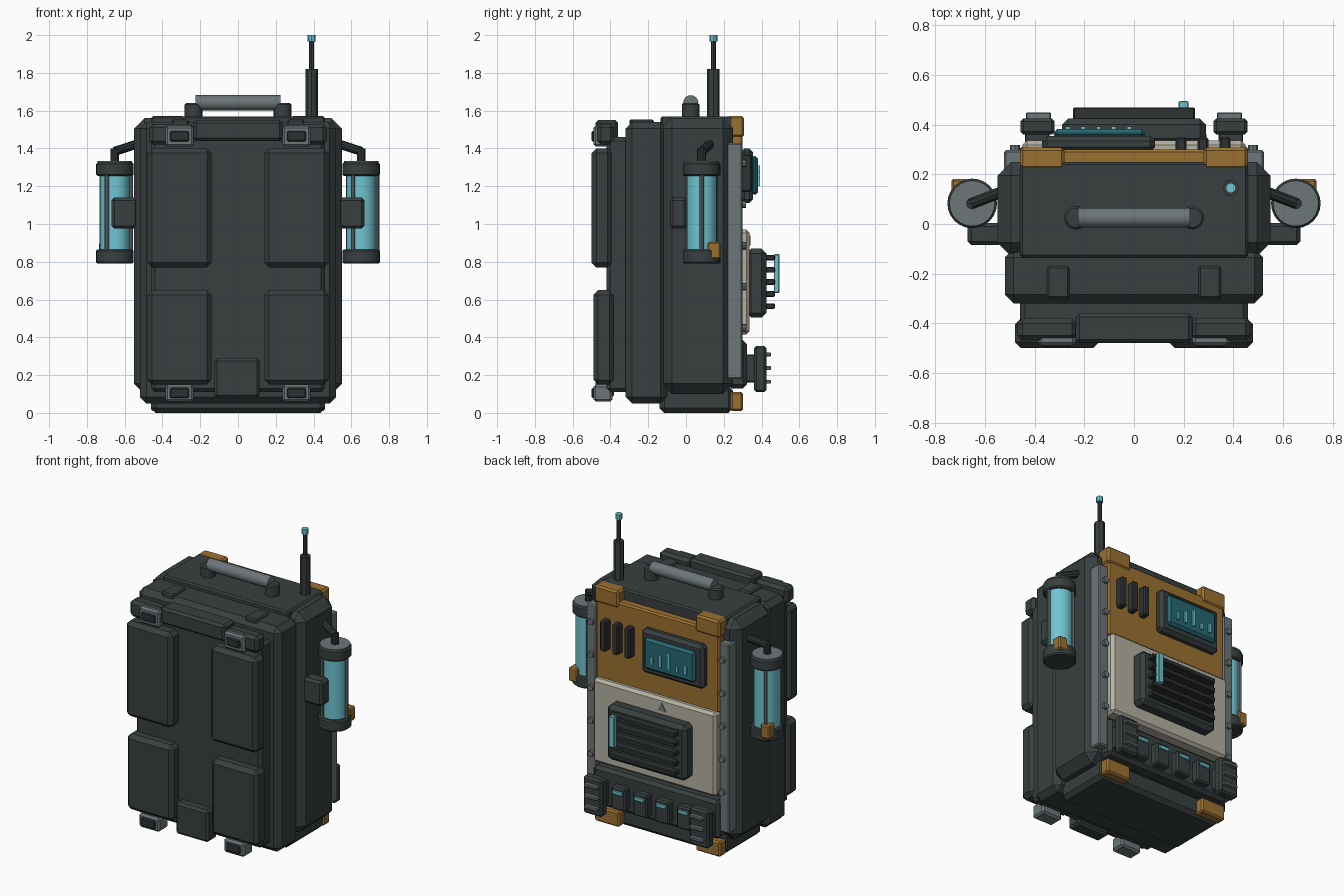
import bpy, bmesh, math
from mathutils import Vector, Matrix

if "Cube" in bpy.data.objects:
    bpy.data.objects.remove(bpy.data.objects["Cube"], do_unlink=True)


def material(name, r, g, b):
    m = bpy.data.materials.new(name)
    m.use_nodes = True
    m.diffuse_color = (r, g, b, 1)
    m.node_tree.nodes["Principled BSDF"].inputs["Base Color"].default_value = (r, g, b, 1)
    return m


CHARCOAL = material("charcoal", 0.04, 0.05, 0.05)
BLACK = material("soft black", 0.027, 0.032, 0.033)
GREY = material("steel grey", 0.15, 0.18, 0.19)
ORANGE = material("burnt orange", 0.33, 0.165, 0.03)
CREAM = material("cream", 0.46, 0.44, 0.36)
TEAL = material("screen teal", 0.02, 0.14, 0.17)
CYAN = material("glowing cyan", 0.16, 0.56, 0.64)


def finish(name, bm, mat):
    me = bpy.data.meshes.new(name)
    bmesh.ops.recalc_face_normals(bm, faces=bm.faces)
    bm.to_mesh(me)
    bm.free()
    me.materials.append(mat)
    ob = bpy.data.objects.new(name, me)
    bpy.context.collection.objects.link(ob)
    return ob


def box(name, x, y, z, mat, bevel=0.0):
    """Chamfered box from (low, high) ranges."""
    bm = bmesh.new()
    bmesh.ops.create_cube(bm, size=1)
    for v in bm.verts:
        v.co = Vector([(r[0] + r[1]) / 2 + c * (r[1] - r[0]) for r, c in zip((x, y, z), v.co)])
    if bevel:
        bmesh.ops.bevel(bm, geom=bm.edges[:], offset=bevel, segments=1, affect='EDGES')
    return finish(name, bm, mat)


def pair(name, x, y, z, mat, bevel=0.0):
    """The same box on both sides."""
    box("left_" + name, x, y, z, mat, bevel)
    box("right_" + name, (-x[1], -x[0]), y, z, mat, bevel)


def rod(name, a, b, radius, mat, sides=16, bevel=0.0):
    """Cylinder between two points."""
    a, b = Vector(a), Vector(b)
    bm = bmesh.new()
    bmesh.ops.create_cone(bm, cap_ends=True, segments=sides, radius1=radius, radius2=radius,
                          depth=(b - a).length)
    if bevel:
        rims = [e for e in bm.edges if abs(e.verts[0].co.z - e.verts[1].co.z) < 1e-5]
        bmesh.ops.bevel(bm, geom=rims, offset=bevel, segments=1, affect='EDGES')
    turn = (b - a).to_track_quat('Z', 'Y').to_matrix().to_4x4()
    bm.transform(Matrix.Translation((a + b) / 2) @ turn)
    ob = finish(name, bm, mat)
    if sides >= 12:
        bpy.ops.object.select_all(action='DESELECT')
        ob.select_set(True)
        bpy.context.view_layer.objects.active = ob
        bpy.ops.object.shade_smooth_by_angle(angle=math.radians(35))
    return ob


# Main shell
box("core", (-.55, .55), (-.13, .25), (.1, 1.56), CHARCOAL, .055)
box("top_cap", (-.46, .46), (-.135, .25), (1.42, 1.57), CHARCOAL, .01)
box("base", (-.46, .46), (-.14, .25), (0, .14), CHARCOAL, .025)
box("front_shell", (-.52, .52), (-.32, -.1), (.05, 1.54), CHARCOAL, .035)
box("front_plate", (-.46, .46), (-.42, -.3), (.11, 1.46), CHARCOAL, .02)

# Front pads, buckles and straps
pair("upper_pad", (.14, .48), (-.5, -.39), (.77, 1.4), CHARCOAL, .025)
pair("lower_pad", (.14, .48), (-.49, -.38), (.15, .65), CHARCOAL, .025)
box("top_roll", (-.235, .235), (-.48, -.36), (1.44, 1.55), CHARCOAL, .015)
pair("roll_end", (.23, .47), (-.47, -.38), (1.42, 1.53), CHARCOAL, .02)
box("lower_center_pad", (-.125, .115), (-.48, -.38), (.08, .29), CHARCOAL, .015)
for end, low, high in (("upper", 1.41, 1.52), ("lower", .06, .15)):
    mid = (low + high) / 2
    pair(end + "_buckle", (.235, .385), (-.49, -.39), (low, high), GREY, .012)
    pair(end + "_buckle_slot", (.26, .36), (-.5, -.48), (mid - .027, mid + .027), BLACK, .006)
pair("top_strap", (.26, .35), (-.3, -.17), (1.5, 1.553), CHARCOAL, .008)

# Carry handle
for side, s in (("left", 1), ("right", -1)):
    rod(side + "_handle_post", (s * .235, .025, 1.55), (s * .235, .025, 1.64), .047, CHARCOAL, 16, .008)
rod("handle_grip", (-.225, .025, 1.642), (.225, .025, 1.642), .04, GREY)

# Antenna
rod("antenna_base", (.39, .145, 1.55), (.39, .145, 1.82), .033, CHARCOAL, 8)
rod("antenna_mast", (.39, .145, 1.8), (.39, .145, 1.98), .013, CHARCOAL, 8)
rod("antenna_tip", (.39, .145, 1.965), (.39, .145, 2), .021, CYAN, 8)

# Side canisters
for side, s in (("left", 1), ("right", -1)):
    cx, cy = s * .652, .083
    rod(side + "_canister_glass", (cx, cy, .83), (cx, cy, 1.29), .08, CYAN, 24)
    rod(side + "_canister_bottom", (cx, cy, .79), (cx, cy, .865), .1, CHARCOAL, 24, .008)
    rod(side + "_canister_top", (cx, cy, 1.255), (cx, cy, 1.325), .1, CHARCOAL, 24, .008)
    rod(side + "_canister_lid", (cx, cy, 1.32), (cx, cy, 1.333), .092, GREY, 24)
    for i in range(3):
        a = i * math.tau / 3
        px, py = cx + .085 * math.cos(a), cy + .085 * math.sin(a)
        rod(f"{side}_canister_rod_{i}", (px, py, .85), (px, py, 1.27), .011, GREY, 8)
    rod(side + "_pipe_stub", (cx, cy, 1.32), (cx, cy, 1.4), .024, BLACK, 10)
    rod(side + "_pipe", (cx, cy, 1.385), (s * .53, .13, 1.425), .024, BLACK, 10)
pair("canister_mount", (.53, .67), (-.085, .005), (.975, 1.14), CHARCOAL, .015)
pair("canister_clip", (.67, .735), (.115, .182), (.815, .905), ORANGE, .008)

# Rear rails and bolts
pair("rail", (.45, .523), (.19, .298), (.18, 1.43), GREY, .008)
for i in range(5):
    z = .45 + i * .218
    for side, s in (("left", 1), ("right", -1)):
        rod(f"{side}_rail_bolt_{i}", (s * .48, .29, z), (s * .48, .318, z), .02, GREY, 8)

# Orange control panel with corner clips
box("control_panel", (-.45, .45), (.23, .3), (.96, 1.5), ORANGE, .01)
pair("top_clip", (.28, .46), (.22, .308), (1.46, 1.572), ORANGE, .012)
pair("bottom_clip", (.28, .46), (.235, .302), (.01, .11), ORANGE, .01)
box("screen_housing", (-.37, .085), (.29, .355), (1.11, 1.4), CHARCOAL, .02)
box("screen", (-.325, .045), (.345, .382), (1.155, 1.36), TEAL, .015)
for i, h in enumerate((.06, .04, .11, .08, .05)):
    x = -.267 + i * .062
    box(f"screen_bar_{i}", (x - .009, x + .009), (.38, .392), (1.2, 1.2 + h), CYAN)
for i in range(3):
    x = .19 + i * .088
    box(f"vent_{i}", (x - .022, x + .022), (.29, .35), (1.17, 1.37), BLACK, .008)

# Cream panel with a finned radiator
box("cream_panel", (-.45, .45), (.24, .337), (.415, .97), CREAM, .018)
rod("panel_marker", (-.06, .33, .905), (-.06, .341, .905), .035, GREY, 3)
box("radiator", (-.29, .29), (.32, .425), (.505, .87), CHARCOAL, .025)
for i in range(5):
    z = .565 + i * .064
    box(f"radiator_fin_{i}", (-.245, .245), (.41, .47), (z - .015, z + .015), BLACK, .005)
box("radiator_light", (.18, .22), (.465, .495), (.635, .84), CYAN, .004)

# Utility belt with pouches
box("belt", (-.46, .46), (.22, .322), (.13, .385), CHARCOAL, .02)
pair("belt_link", (.34, .44), (.31, .375), (.165, .31), CHARCOAL, .005)
pair("end_pouch", (.32, .458), (.36, .425), (.11, .355), CHARCOAL, .012)
for i in range(3):
    z = .165 + i * .072
    pair(f"pouch_rib_{i}", (.335, .435), (.42, .45), (z - .01, z + .01), GREY, .004)
for i in range(4):
    x = -.24 + i * .16
    box(f"small_pouch_{i}", (x - .052, x + .052), (.31, .37), (.16, .31), CHARCOAL, .01)
    box(f"pouch_light_{i}", (x - .036, x + .036), (.365, .38), (.265, .29), CYAN, .003)
